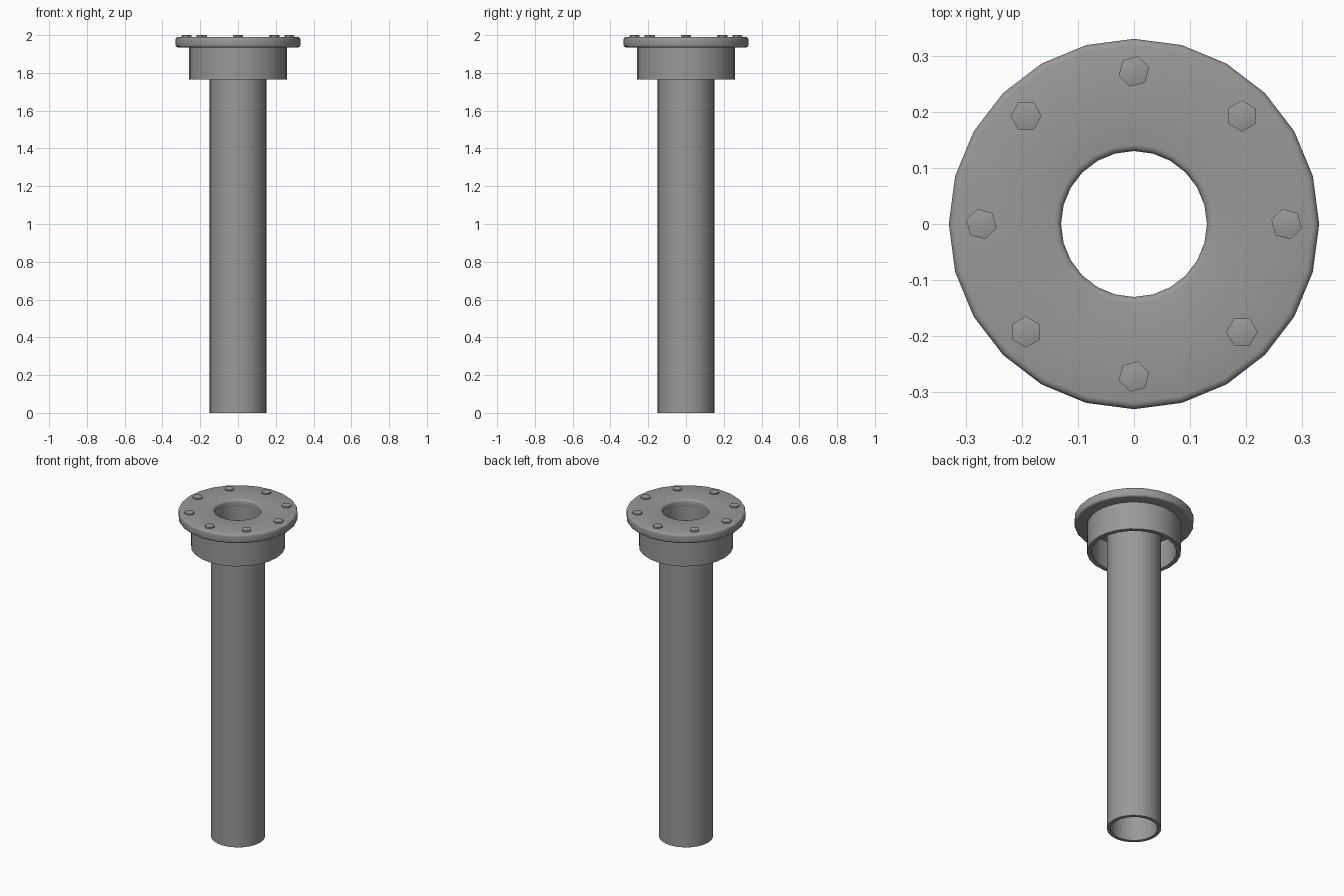
import bpy, bmesh, math
from mathutils import Matrix

if "Cube" in bpy.data.objects:
    bpy.data.objects.remove(bpy.data.objects["Cube"], do_unlink=True)

SIDES = 24
PIPE_BORE = 0.13

steel = bpy.data.materials.new("grey steel")
steel.use_nodes = True
steel.diffuse_color = (0.32, 0.32, 0.32, 1)
steel.node_tree.nodes["Principled BSDF"].inputs["Base Color"].default_value = (0.32, 0.32, 0.32, 1)


def finish(name, bm, angle=35):
    bmesh.ops.recalc_face_normals(bm, faces=bm.faces)
    mesh = bpy.data.meshes.new(name)
    bm.to_mesh(mesh)
    bm.free()
    mesh.materials.append(steel)
    obj = bpy.data.objects.new(name, mesh)
    bpy.context.collection.objects.link(obj)
    bpy.ops.object.select_all(action="DESELECT")
    obj.select_set(True)
    bpy.context.view_layer.objects.active = obj
    bpy.ops.object.shade_smooth_by_angle(angle=math.radians(angle))
    return obj


def ring(name, profile, angle=35):
    """Turn a closed (radius, height) profile around the vertical axis."""
    bm = bmesh.new()
    loops = []
    for i in range(SIDES):
        a = math.tau * i / SIDES
        loops.append([bm.verts.new((r * math.cos(a), r * math.sin(a), z)) for r, z in profile])
    n = len(profile)
    for i in range(SIDES):
        here, there = loops[i], loops[(i + 1) % SIDES]
        for j in range(n):
            k = (j + 1) % n
            bm.faces.new((here[j], there[j], there[k], here[k]))
    return finish(name, bm, angle)


def tube(inner, outer, bottom, top):
    return [(inner, bottom), (outer, bottom), (outer, top), (inner, top)]


def rounded_tube(inner, outer, bottom, top, bevel, steps=3):
    """Tube section with rounded corners."""
    corners = [(inner + bevel, bottom + bevel, 180), (outer - bevel, bottom + bevel, 270),
               (outer - bevel, top - bevel, 0), (inner + bevel, top - bevel, 90)]
    points = []
    for r, z, start in corners:
        for s in range(steps + 1):
            a = math.radians(start + 90 * s / steps)
            points.append((r + bevel * math.cos(a), z + bevel * math.sin(a)))
    return points


# Long hollow pipe, collar sleeve and rounded flange plate
ring("pipe", tube(PIPE_BORE, 0.15, 0, 1.95))
ring("collar", tube(0.235, 0.26, 1.765, 1.945))
ring("flange", rounded_tube(PIPE_BORE, 0.33, 1.935, 1.99, 0.012), 50)

# Eight hexagonal bolt heads with slightly domed tops
for i in range(8):
    bm = bmesh.new()
    bmesh.ops.create_cone(bm, cap_ends=True, segments=6, radius1=0.028, radius2=0.028, depth=0.02)
    top = max(bm.faces, key=lambda f: f.calc_center_median().z)
    bmesh.ops.inset_region(bm, faces=[top], thickness=0.008, depth=0.002)
    turn = Matrix.Rotation(math.tau * i / 8, 4, "Z")
    place = Matrix.Translation((0.272, 0, 1.988))
    spin = Matrix.Rotation(math.radians(15), 4, "Z")
    bm.transform(turn @ place @ spin)
    finish(f"bolt_{i + 1}", bm)
